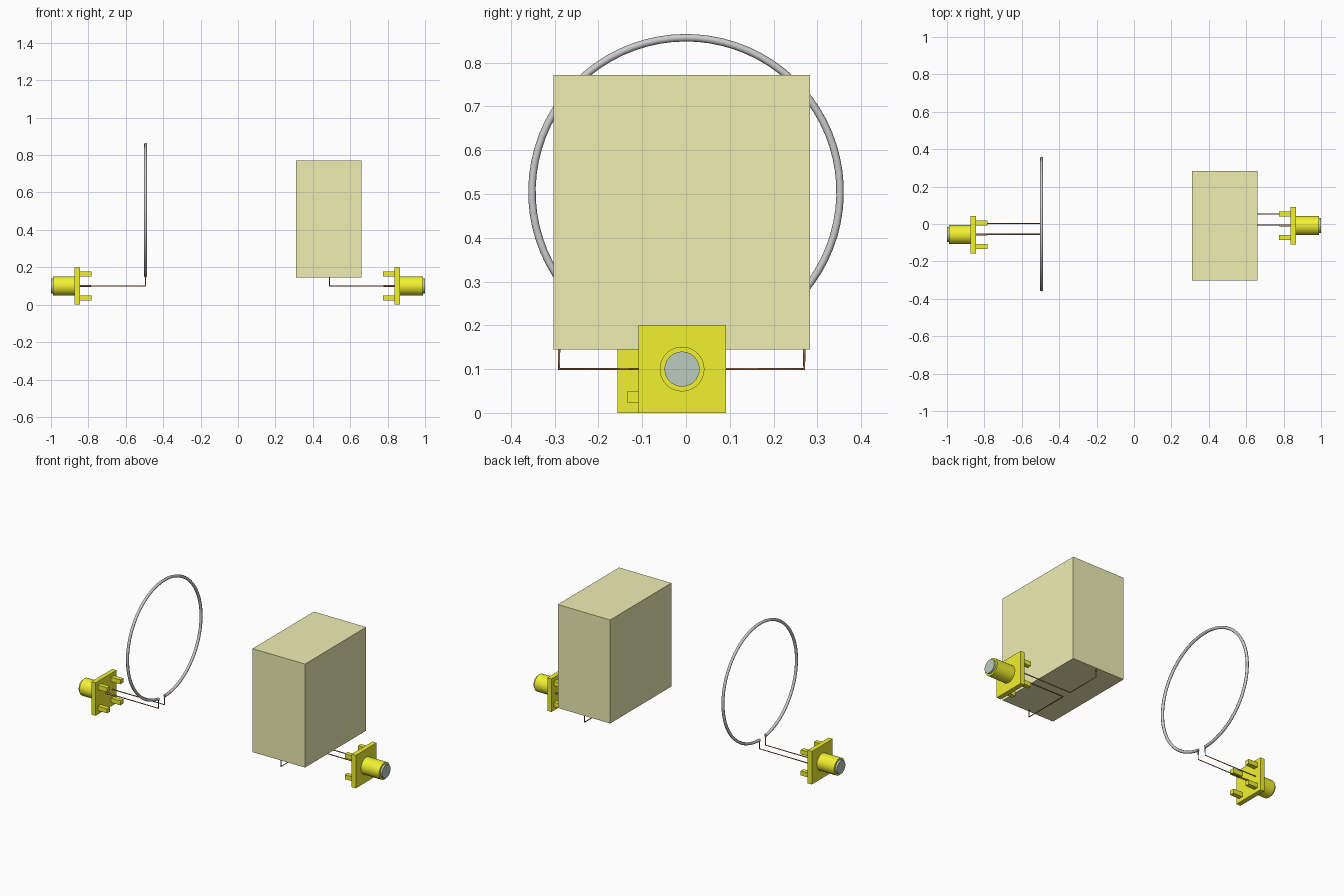
import bpy
from math import sin, cos, asin, pi, radians

if "Cube" in bpy.data.objects:
    bpy.data.objects.remove(bpy.data.objects["Cube"])


def material(name, rgb):
    m = bpy.data.materials.new(name)
    m.diffuse_color = (*rgb, 1)
    m.use_nodes = True
    m.node_tree.nodes["Principled BSDF"].inputs["Base Color"].default_value = m.diffuse_color
    return m


GOLD = material("gold", (0.88, 0.88, 0.03))
PALE = material("pale_yellow", (0.86, 0.86, 0.45))
COPPER = material("copper", (0.55, 0.25, 0.1))
INSULATOR = material("insulator_grey", (0.5, 0.6, 0.52))


def box(name, lo, hi, mat):
    center = [(a + b) / 2 for a, b in zip(lo, hi)]
    bpy.ops.mesh.primitive_cube_add(size=1, location=center)
    ob = bpy.context.object
    ob.name = name
    ob.scale = [abs(b - a) for a, b in zip(lo, hi)]
    bpy.ops.object.transform_apply(location=False, rotation=False, scale=True)
    ob.data.materials.append(mat)


def rod(name, x0, x1, y, z, radius, mat):
    bpy.ops.mesh.primitive_cylinder_add(vertices=40, radius=radius, depth=abs(x1 - x0),
                                        location=((x0 + x1) / 2, y, z), rotation=(0, pi / 2, 0))
    ob = bpy.context.object
    ob.name = name
    ob.data.materials.append(mat)
    bpy.ops.object.shade_smooth_by_angle(angle=radians(30))


def tube(name, points, radius, sides_res, mat=None):
    cu = bpy.data.curves.new(name, 'CURVE')
    cu.dimensions = '3D'
    cu.bevel_depth = radius
    cu.bevel_resolution = sides_res
    cu.use_fill_caps = True
    sp = cu.splines.new('POLY')
    sp.points.add(len(points) - 1)
    for p, co in zip(sp.points, points):
        p.co = (*co, 1)
    if mat:
        cu.materials.append(mat)
    ob = bpy.data.objects.new(name, cu)
    bpy.context.collection.objects.link(ob)


def connector(side, s, y, inner, outer):
    z = 0.1
    # square flange, threaded barrel and insulator tip
    box(side + "_flange", (s * inner, y - 0.1, 0), (s * outer, y + 0.1, 0.2), GOLD)
    rod(side + "_barrel", s * outer, s * 0.988, y, z, 0.051, GOLD)
    rod(side + "_insulator_tip", s * 0.97, s * 1.0, y, z, 0.04, INSULATOR)
    # four mounting legs and centre pin facing inwards
    for i in (-1, 1):
        for j in (-1, 1):
            py, pz, h = y + i * 0.0635, z + j * 0.0635, 0.0135
            box(side + "_leg", (s * (inner - 0.062), py - h, pz - h), (s * inner, py + h, pz + h), GOLD)
    rod(side + "_centre_pin", s * (inner - 0.06), s * inner, y, z, 0.005, COPPER)


connector("left", -1, -0.057, 0.845, 0.873)
connector("right", 1, -0.009, 0.838, 0.866)

# open ring antenna with a gap at the bottom
R, RX, RZ = 0.352, -0.494, 0.505
ends = (0.003, -0.055)
a0, a1 = asin(ends[0] / R), 2 * pi + asin(ends[1] / R)
N = 72
tube("ring_loop", [(RX, R * sin(a0 + (a1 - a0) * i / N), RZ - R * cos(a0 + (a1 - a0) * i / N))
                   for i in range(N + 1)], 0.0085, 2)

# feed wires to the ring
for y in ends:
    tube("ring_wire", [(-0.845, y, 0.1), (RX, y, 0.1), (RX, y, 0.155)], 0.003, 1, COPPER)

# block and its feed wires
box("block", (0.31, -0.303, 0.145), (0.661, 0.283, 0.772), PALE)
for y, far in ((-0.005, -0.29), (0.053, 0.27)):
    tube("block_wire", [(0.838, y, 0.1), (0.49, y, 0.1), (0.49, far, 0.1), (0.49, far, 0.15)],
         0.003, 1, COPPER)
